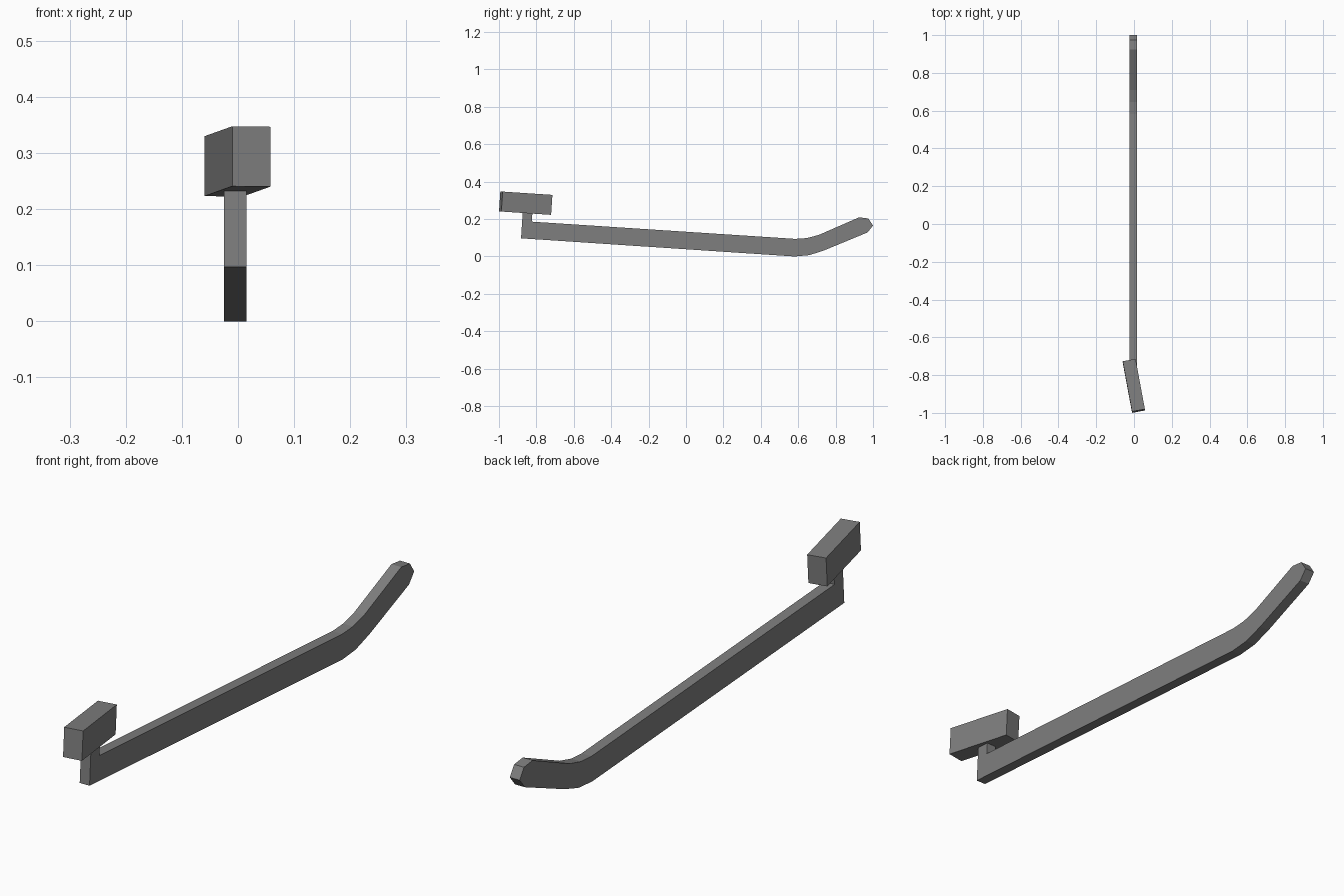
import bpy
import bmesh
from math import radians
from mathutils import Matrix, Vector

cube = bpy.data.objects.get("Cube")
if cube:
    bpy.data.objects.remove(cube, do_unlink=True)

# Single grey finish
grey = bpy.data.materials.new("grey")
grey.use_nodes = True
colour = (0.21, 0.21, 0.21, 1)
grey.diffuse_color = colour
grey.node_tree.nodes["Principled BSDF"].inputs["Base Color"].default_value = colour


def add_object(name, bm):
    bmesh.ops.recalc_face_normals(bm, faces=bm.faces)
    mesh = bpy.data.meshes.new(name)
    bm.to_mesh(mesh)
    bm.free()
    mesh.materials.append(grey)
    obj = bpy.data.objects.new(name, mesh)
    bpy.context.collection.objects.link(obj)
    return obj


# Arm: side profile (y, z) with upright post, long bar and bent, chamfered grip
profile = [
    (-0.882, 0.097), (0.58, 0.0), (0.66, 0.007), (0.74, 0.033),
    (0.97, 0.128), (1.0, 0.165), (0.975, 0.203), (0.925, 0.209),
    (0.71, 0.115), (0.645, 0.098), (0.583, 0.094),
    (-0.825, 0.186), (-0.821, 0.234), (-0.873, 0.236),
]
left, right = 0.015, -0.025
bm = bmesh.new()
side = bm.faces.new([bm.verts.new((right, y, z)) for y, z in profile])
extruded = bmesh.ops.extrude_face_region(bm, geom=[side], use_keep_orig=True)
verts = [v for v in extruded["geom"] if isinstance(v, bmesh.types.BMVert)]
bmesh.ops.translate(bm, verts=verts, vec=Vector((left - right, 0, 0)))
add_object("arm", bm)

# Head block: turned sideways, then tipped along the slope of the bar
bm = bmesh.new()
bmesh.ops.create_cube(bm, size=1)
bmesh.ops.scale(bm, verts=bm.verts, vec=(0.069, 0.271, 0.107))
head = add_object("head_block", bm)
head.matrix_world = (Matrix.Translation((-0.001, -0.857, 0.285))
                     @ Matrix.Rotation(radians(-3.8), 4, "X")
                     @ Matrix.Rotation(radians(10.5), 4, "Z"))
